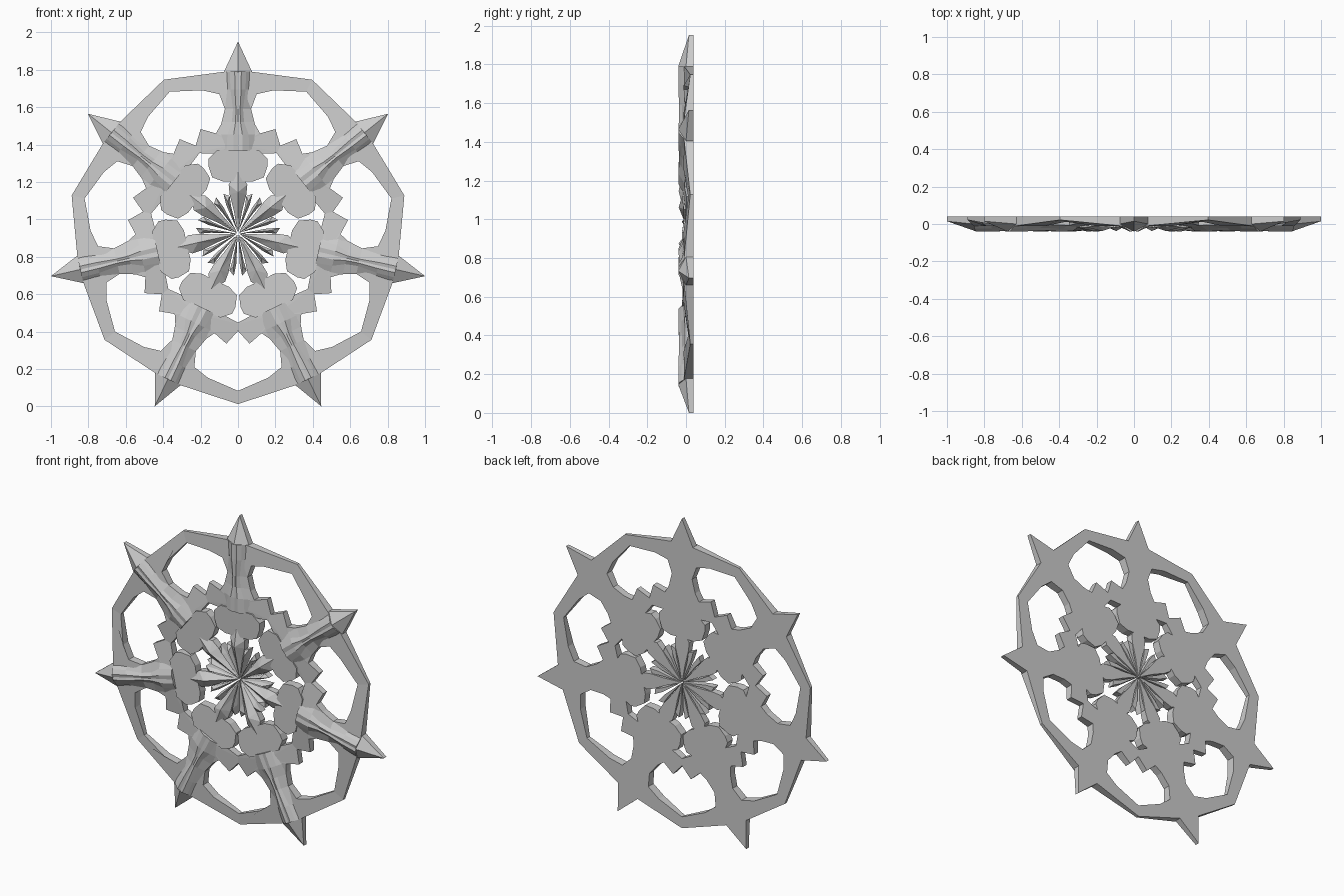
import bpy
import bmesh
import math
from mathutils import Matrix, Vector

cube = bpy.data.objects.get("Cube")
if cube:
    bpy.data.objects.remove(cube, do_unlink=True)

ARMS = 7
CENTER = Vector((0, 0, 0.925))
BACK = 0.04

grey = bpy.data.materials.new("light grey")
grey.use_nodes = True
grey.diffuse_color = (0.6, 0.6, 0.6, 1)
grey.node_tree.nodes["Principled BSDF"].inputs["Base Color"].default_value = (0.6, 0.6, 0.6, 1)


def finish(name, bm):
    """Repeat one arm's part around the centre and make the object."""
    bmesh.ops.recalc_face_normals(bm, faces=bm.faces)
    source = bm.verts[:] + bm.edges[:] + bm.faces[:]
    for k in range(1, ARMS):
        copy = bmesh.ops.duplicate(bm, geom=source)["geom"]
        verts = [v for v in copy if isinstance(v, bmesh.types.BMVert)]
        bmesh.ops.rotate(bm, verts=verts, cent=(0, 0, 0),
                         matrix=Matrix.Rotation(k * math.tau / ARMS, 3, 'Y'))
    bmesh.ops.translate(bm, verts=bm.verts, vec=CENTER)
    mesh = bpy.data.meshes.new(name)
    bm.to_mesh(mesh)
    bm.free()
    mesh.materials.append(grey)
    bpy.context.collection.objects.link(bpy.data.objects.new(name, mesh))


def plate(bm, outline, peak=None):
    """Flat-backed solid from (side, radius, front depth) points."""
    front = [bm.verts.new((u, y, r)) for u, r, y in outline]
    back = [bm.verts.new((u, BACK, r)) for u, r, y in outline]
    bm.faces.new(back)
    top = bm.verts.new((peak[0], peak[2], peak[1])) if peak else None
    for i in range(len(front)):
        j = (i + 1) % len(front)
        bm.faces.new((front[i], front[j], back[j], back[i]))
        if top:
            bm.faces.new((front[i], front[j], top))
    if not top:
        bm.faces.new(front)


def mirrored(half):
    """Complete an outline whose first and last points lie on the axis."""
    return half + [(-u, r, y) for u, r, y in half[-2:0:-1]]


# Stem: stations of radius, outer width, ridge width, outer depth, ridge depth
stations = [
    (0.865, 0.075, 0.032, 0.000, -0.040),
    (0.770, 0.065, 0.030, 0.000, -0.040),
    (0.665, 0.070, 0.020, -0.005, -0.036),
    (0.595, 0.088, 0.024, -0.005, -0.036),
    (0.530, 0.105, 0.042, -0.005, -0.040),
    (0.440, 0.075, 0.045, -0.010, -0.038),
]
bm = bmesh.new()
rings = []
for r, w, m, yo, yr in stations:
    half = [(w, BACK), (w, yo), (m * 1.35, yr * 0.6), (m * 0.55, yr)]
    section = half + [(0, yr + 0.004)] + [(-u, y) for u, y in reversed(half)]
    rings.append([bm.verts.new((u, y, r)) for u, y in section])
for a, b in zip(rings, rings[1:]):
    for i in range(len(a)):
        j = (i + 1) % len(a)
        bm.faces.new((a[i], a[j], b[j], b[i]))
bm.faces.new(rings[0])
bm.faces.new(rings[-1])
finish("stem", bm)

# Pointed tip with a central ridge
bm = bmesh.new()
plate(bm, [(0, 1.026, 0.015), (0.075, 0.865, 0.0), (0.05, 0.84, 0.0),
           (-0.05, 0.84, 0.0), (-0.075, 0.865, 0.0)], (0, 0.865, -0.04))
finish("outer_tip", bm)

# Swept branches that meet to form the rim
branch = [(0.0, 0.865, -0.018), (0.07, 0.865, -0.01), (0.396, 0.822, 0.022),
          (0.366, 0.758, 0.012), (0.19, 0.765, -0.012), (0.10, 0.745, -0.012),
          (0.07, 0.665, -0.005), (0.0, 0.665, -0.005)]
bm = bmesh.new()
for s in (1, -1):
    plate(bm, [(s * u, r, y) for u, r, y in branch])
finish("rim_branch", bm)

# Short wings at the foot of the stem
bm = bmesh.new()
plate(bm, mirrored([(0, 0.58, -0.01), (0.09, 0.585, -0.005), (0.118, 0.535, -0.008),
                    (0.2, 0.558, 0.002), (0.238, 0.43, 0.002), (0.135, 0.427, -0.008),
                    (0, 0.427, -0.015)]), (0, 0.48, -0.022))
finish("stem_wing", bm)

# Rounded lobe below the wings
bm = bmesh.new()
plate(bm, mirrored([(0, 0.449, -0.02), (0.11, 0.447, -0.02), (0.158, 0.4, -0.012),
                    (0.158, 0.36, -0.012), (0.138, 0.3, -0.012), (0.08, 0.278, -0.012),
                    (0, 0.28, -0.015)]))
finish("inner_lobe", bm)

# Ridged centre leaves and their thin side leaves
bm = bmesh.new()
plate(bm, mirrored([(0, 0.335, -0.015), (0.05, 0.262, -0.005), (0.045, 0.21, 0.0),
                    (0.022, 0.12, 0.008), (0.002, 0.01, 0.015), (0, 0.008, 0.015)]),
      (0, 0.22, -0.038))
finish("centre_leaf", bm)

bm = bmesh.new()
for s in (1, -1):
    plate(bm, [(s * u, r, y) for u, r, y in
               [(0.078, 0.212, 0.0), (0.062, 0.15, 0.005), (0.003, 0.012, 0.015),
                (0.036, 0.14, 0.005), (0.045, 0.2, 0.0)]],
          (s * 0.055, 0.17, -0.022))
finish("side_leaf", bm)
